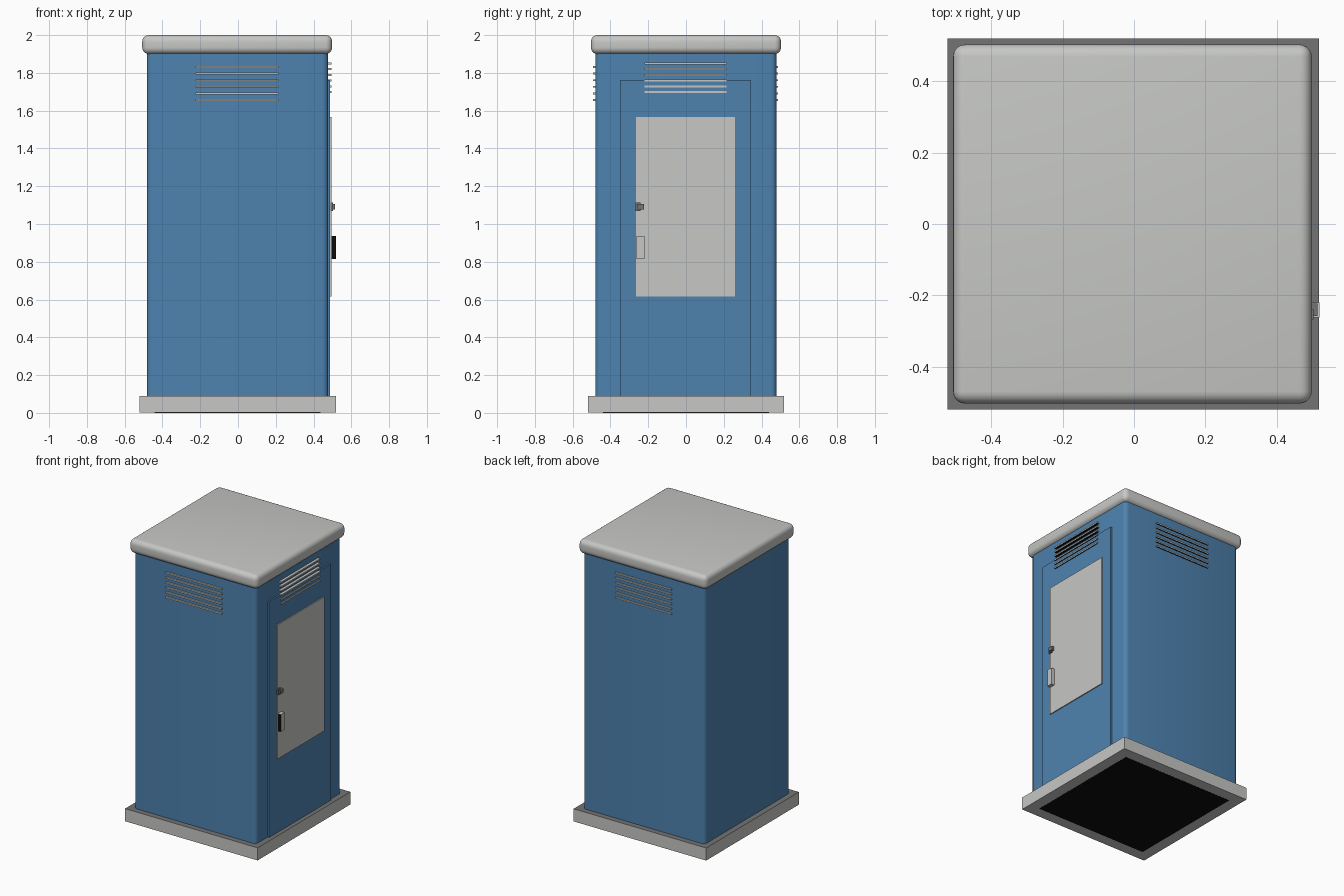
import bpy, bmesh, math

if "Cube" in bpy.data.objects:
    bpy.data.objects.remove(bpy.data.objects["Cube"])


def mat(name, r, g, b):
    m = bpy.data.materials.new(name)
    m.diffuse_color = (r, g, b, 1)
    m.use_nodes = True
    m.node_tree.nodes["Principled BSDF"].inputs["Base Color"].default_value = m.diffuse_color
    return m


BLUE = mat("booth blue", 0.076, 0.225, 0.43)
GREY = mat("light grey", 0.57, 0.58, 0.56)
MID = mat("mid grey", 0.17, 0.175, 0.17)
BLACK = mat("black", 0.004, 0.004, 0.004)


def box(name, x, y, z, mats, bevel=0, seg=4, vertical=False, rule=None):
    """Box from (min, max) ranges, with optional rounded edges and a face colour rule."""
    bm = bmesh.new()
    bmesh.ops.create_cube(bm, size=1)
    for v in bm.verts:
        for i, (lo, hi) in enumerate((x, y, z)):
            v.co[i] = lo if v.co[i] < 0 else hi
    if bevel:
        edges = [e for e in bm.edges if not vertical
                 or abs(e.verts[0].co.z - e.verts[1].co.z) > 1e-4]
        bmesh.ops.bevel(bm, geom=edges, offset=bevel, segments=seg,
                        profile=0.5, affect='EDGES')
    bm.normal_update()
    if rule:
        for f in bm.faces:
            f.material_index = rule(f.normal)
    me = bpy.data.meshes.new(name)
    bm.to_mesh(me)
    bm.free()
    ob = bpy.data.objects.new(name, me)
    bpy.context.collection.objects.link(ob)
    for m in mats:
        me.materials.append(m)
    if bevel:
        bpy.context.view_layer.objects.active = ob
        ob.select_set(True)
        bpy.ops.object.shade_smooth_by_angle(angle=math.radians(40))
        ob.select_set(False)
    return ob


# base slab with darker top ledge, and black floor underneath
box("base", (-0.522, 0.518), (-0.52, 0.52), (0.001, 0.09), [GREY, MID],
    rule=lambda n: 1 if n.z > 0.5 else 0)
box("floor_underside", (-0.442, 0.438), (-0.44, 0.44), (0, 0.004), [BLACK])

# cabin walls and rounded roof
box("cabin", (-0.482, 0.477), (-0.48, 0.48), (0.085, 1.91), [BLUE], 0.03, 4, True)
box("roof", (-0.507, 0.498), (-0.503, 0.503), (1.90, 2.0), [GREY], 0.034, 5)

# door with thin panel on the right side
box("door", (0.46, 0.488), (-0.35, 0.345), (0.085, 1.762), [BLUE])
box("door_panel", (0.485, 0.495), (-0.265, 0.26), (0.615, 1.566), [GREY])

# latch and handle
box("latch", (0.49, 0.503), (-0.268, -0.24), (1.07, 1.115), [MID])
box("latch_knob", (0.49, 0.514), (-0.258, -0.223), (1.078, 1.105), [MID])
box("handle", (0.49, 0.52), (-0.262, -0.22), (0.815, 0.937), [GREY, BLACK],
    rule=lambda n: 1 if n.y < -0.5 else 0)

# vent slats on front, back and door side
for i in range(6):
    z = 1.657 + i * 0.0347
    for name, y in (("front", (-0.492, -0.47)), ("back", (0.47, 0.488))):
        box(f"{name}_vent_slat_{i}", (-0.225, 0.215), y,
            (z - 0.005, z + 0.005), [GREY, BLACK],
            rule=lambda n: 1 if n.z < -0.5 else 0)
    z = 1.698 + i * 0.0305
    box(f"door_vent_slat_{i}", (0.47, 0.495), (-0.22, 0.215),
        (z - 0.005, z + 0.005), [GREY, BLACK],
        rule=lambda n: 1 if n.z < -0.5 else 0)
